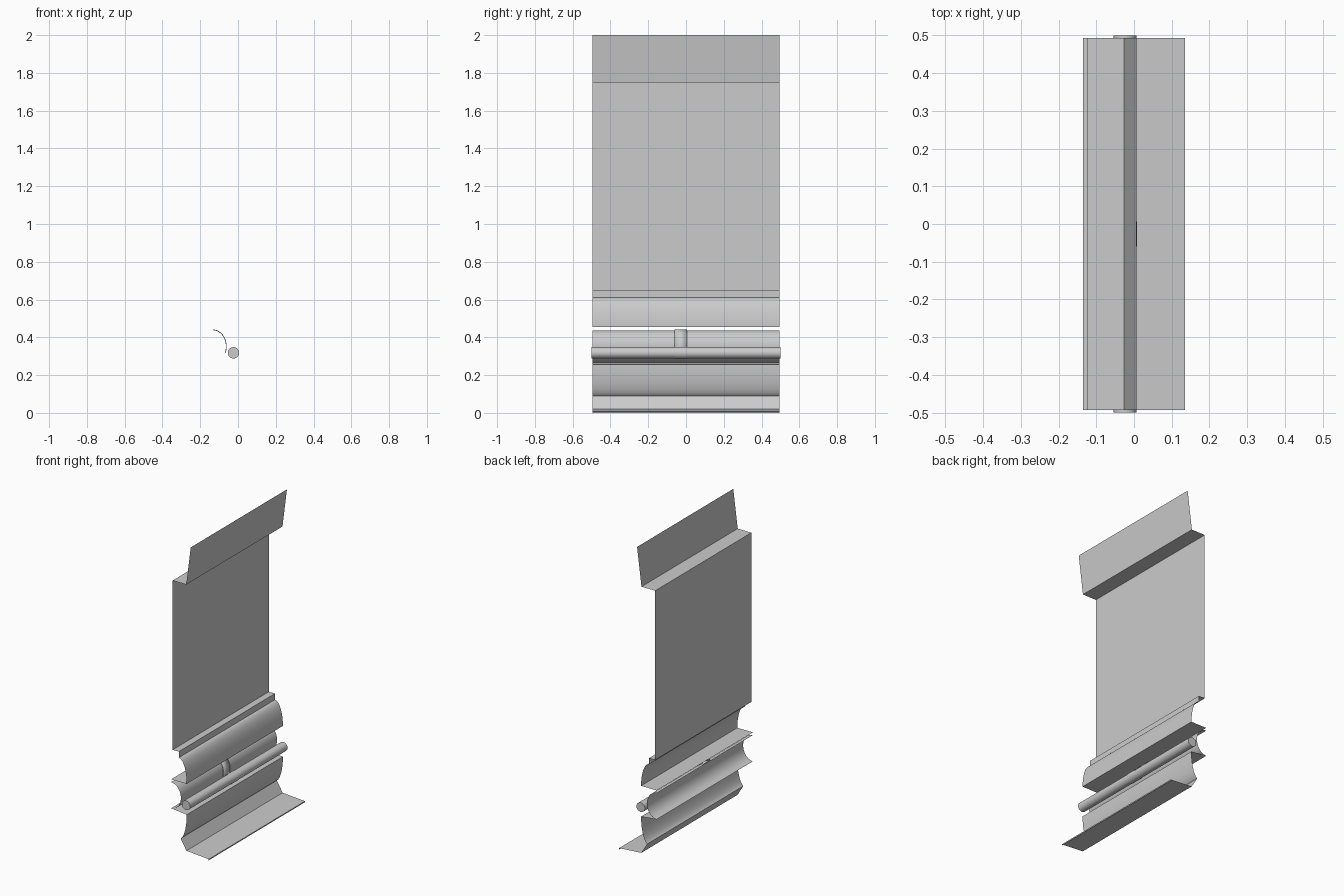
import bpy
import math

if "Cube" in bpy.data.objects:
    bpy.data.objects.remove(bpy.data.objects["Cube"])


def arc(cx, cz, rx, rz, a0, a1, n):
    """Points (x, z) on an elliptical arc, angles in degrees."""
    pts = []
    for i in range(n + 1):
        a = math.radians(a0 + (a1 - a0) * i / n)
        pts.append((cx + rx * math.cos(a), cz + rz * math.sin(a)))
    return pts


def sheet(name, profile, y0, y1, closed=False, caps=False, thick=0):
    """Extrude an x-z profile along y into a thin sheet."""
    n = len(profile)
    verts = [(x, y, z) for y in (y0, y1) for x, z in profile]
    faces = []
    for i in range(n if closed else n - 1):
        j = (i + 1) % n
        faces.append((i, i + n, j + n, j))
    if caps:
        faces.append(tuple(range(n)))
        faces.append(tuple(reversed(range(n, 2 * n))))
    mesh = bpy.data.meshes.new(name)
    mesh.from_pydata(verts, [], faces)
    obj = bpy.data.objects.new(name, mesh)
    bpy.context.collection.objects.link(obj)
    if thick:
        mod = obj.modifiers.new("thickness", 'SOLIDIFY')
        mod.thickness = thick
        mod.offset = 0
    bpy.ops.object.select_all(action='DESELECT')
    obj.select_set(True)
    bpy.context.view_layer.objects.active = obj
    bpy.ops.object.shade_smooth_by_angle(angle=math.radians(30))
    return obj


W = 0.494       # half width of the sheets
BACK = -0.135   # rear edge of the flanges

# Tall panel, leaning top flange, stepped ledge, rounded cove and rear flange
upper = [(0.006, 2.0), (-0.026, 1.75), (-0.124, 1.75), (-0.124, 0.65),
         (-0.08, 0.65), (-0.08, 0.61)]
upper += arc(-0.08, 0.455, 0.057, 0.155, 80, 0, 14)
upper += [(BACK, 0.455)]
sheet("upper_panel", upper, -W, W)

# Lower rounded cove with rear flange and sloping foot
lower = [(BACK, 0.267)]
lower += arc(-0.078, 0.255, 0.055, 0.17, 0, -78, 16)
lower += [(-0.025, 0.02), (0.135, 0.008), (0.134, 0.0)]
sheet("lower_skirt", lower, -W, W)

# Half-round recess between the two coves
sheet("recess_channel", arc(BACK, 0.352, 0.07, 0.085, 90, -90, 24), -W, W)

# Round rail
CX, CZ = -0.024, 0.318
sheet("rail", arc(CX, CZ, 0.03, 0.03, 0, 348.75, 31), -0.5, 0.5,
      closed=True, caps=True)

# Bracket: strap along the recess and collar around the rail
sheet("bracket_strap", arc(BACK, 0.352, 0.073, 0.088, 88, -22, 16),
      -0.06, 0.006, thick=0.004)
sheet("bracket_collar", arc(CX, CZ, 0.032, 0.032, 0, 345, 23),
      -0.06, 0.006, closed=True)
